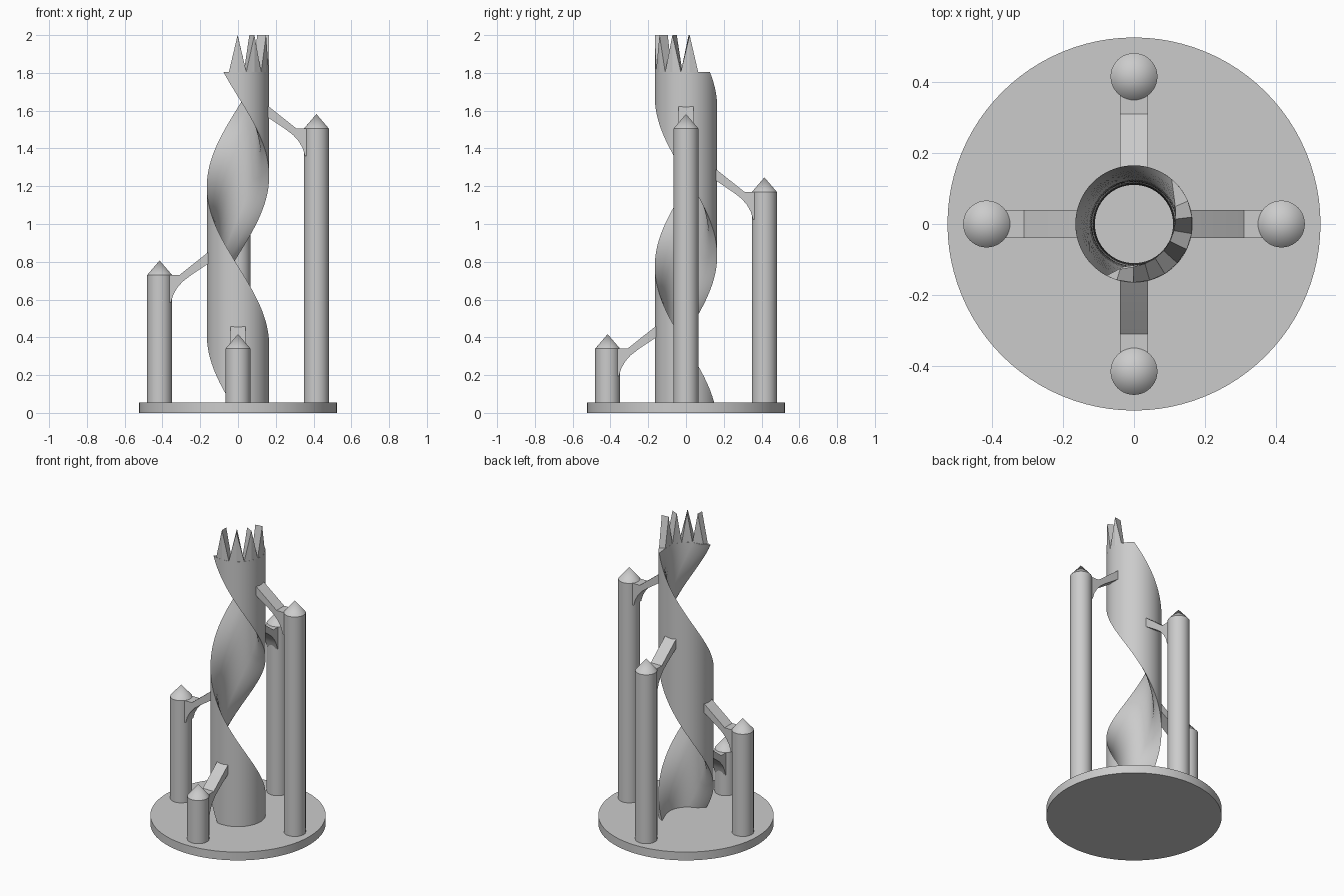
import bpy, bmesh
from math import radians, sin, cos

cube = bpy.data.objects.get("Cube")
if cube:
    bpy.data.objects.remove(cube, do_unlink=True)

grey = bpy.data.materials.new("stone grey")
grey.use_nodes = True
COLOUR = (0.6, 0.6, 0.6, 1)
grey.diffuse_color = COLOUR
grey.node_tree.nodes["Principled BSDF"].inputs["Base Color"].default_value = COLOUR

BASE_TOP, WALL_TOP, PEAK = 0.055, 1.805, 2.0
OUTER = 0.165
TWIST = 214          # degrees per unit of height
AXIS = -34           # middle of the wall at its top


def polar(r, deg, z):
    return (r * cos(radians(deg)), r * sin(radians(deg)), z)


def finish(name, bm, smooth_angle=30):
    bmesh.ops.recalc_face_normals(bm, faces=bm.faces)
    mesh = bpy.data.meshes.new(name)
    bm.to_mesh(mesh)
    bm.free()
    mesh.materials.append(grey)
    ob = bpy.data.objects.new(name, mesh)
    bpy.context.collection.objects.link(ob)
    bpy.ops.object.select_all(action='DESELECT')
    ob.select_set(True)
    bpy.context.view_layer.objects.active = ob
    bpy.ops.object.shade_smooth_by_angle(angle=radians(smooth_angle))
    return ob


def loft(bm, rings, closed_ends=True):
    """Join rings of points with quads and cap both ends."""
    rows = [[bm.verts.new(p) for p in ring] for ring in rings]
    n = len(rows[0])
    for low, high in zip(rows, rows[1:]):
        for i in range(n):
            j = (i + 1) % n
            bm.faces.new((low[i], low[j], high[j], high[i]))
    if closed_ends:
        bm.faces.new(rows[0][::-1])
        bm.faces.new(rows[-1])
    return rows


# Inner side of the wall: thin at both tips, thickest in the middle
INNER = [(84, 0.165), (61, 0.129), (42, 0.118), (20, 0.113), (0, 0.112),
         (-20, 0.113), (-42, 0.116), (-70, 0.124), (-84, 0.165)]


def inner_radius(offset):
    for (a, ra), (b, rb) in zip(INNER, INNER[1:]):
        if b <= offset <= a:
            return ra + (rb - ra) * (a - offset) / (a - b)
    return OUTER


# Round base plate
bm = bmesh.new()
circle = [i * 360 / 96 for i in range(96)]
loft(bm, [[polar(0.525, a, z) for a in circle] for z in (0, BASE_TOP)])
finish("base_plate", bm)

# Twisted half-open wall of the tower
section = [(-84 + 7 * i, OUTER) for i in range(25)] + INNER[1:-1]
STEPS = 90
bm = bmesh.new()
rings = []
for k in range(STEPS + 1):
    z = BASE_TOP - 0.01 + (WALL_TOP - BASE_TOP + 0.01) * k / STEPS
    turn = AXIS + TWIST * (WALL_TOP - z)
    rings.append([polar(r, turn + a, z) for a, r in section])
loft(bm, rings)
finish("spiral_wall", bm)

# Pointed teeth along the broken top
bm = bmesh.new()
FIRST, LAST, TEETH = -107, 23, 4
step = (LAST - FIRST) / TEETH
for t in range(TEETH):
    a0 = FIRST + t * step
    angles = [a0, a0 + step / 2, a0 + step]
    out = [bm.verts.new(polar(OUTER, a, WALL_TOP)) for a in angles]
    inn = [bm.verts.new(polar(inner_radius(a - AXIS), a, WALL_TOP)) for a in angles]
    tip_out = bm.verts.new(polar(OUTER, angles[1], PEAK))
    tip_in = bm.verts.new(polar(inner_radius(angles[1] - AXIS), angles[1], PEAK))
    for i in (0, 1):
        bm.faces.new((out[i], out[i + 1], tip_out))
        bm.faces.new((inn[i + 1], inn[i], tip_in))
    bm.faces.new((out[0], tip_out, tip_in, inn[0]))
    bm.faces.new((out[2], inn[2], tip_in, tip_out))
    bm.faces.new(out[::-1] + inn)
finish("top_teeth", bm, 15)

# Four pillars with cone caps, climbing round the tower
PILLAR_R, PILLAR_D, CONE = 0.066, 0.415, 0.077
BRACKET = [(0.145, 0.128), (0.165, 0.115), (0.31, 0), (0.40, 0), (0.40, -0.145),
           (0.355, -0.145), (0.343, -0.105), (0.322, -0.068), (0.293, -0.035),
           (0.25, -0.002), (0.165, 0.055), (0.145, 0.068)]
pillars = [("front", -90, 0.34), ("right", 180, 0.73),
           ("back", 90, 1.17), ("left", 0, 1.505)]
for side, angle, top in pillars:
    cx, cy, _ = polar(PILLAR_D, angle, 0)
    ring = [polar(PILLAR_R, i * 360 / 40, 0) for i in range(40)]
    bm = bmesh.new()
    rows = loft(bm, [[(cx + x, cy + y, z) for x, y, _ in ring]
                     for z in (BASE_TOP - 0.01, top)], False)
    apex = bm.verts.new((cx, cy, top + CONE))
    for i in range(40):
        bm.faces.new((rows[1][i], rows[1][(i + 1) % 40], apex))
    bm.faces.new(rows[0][::-1])
    finish(side + "_pillar", bm)

    # Curved bracket tying the pillar to the wall
    bm = bmesh.new()
    c, s = cos(radians(angle)), sin(radians(angle))
    loft(bm, [[(r * c - w * s, r * s + w * c, top + h) for r, h in BRACKET]
              for w in (-0.04, 0.04)])
    finish(side + "_bracket", bm)
